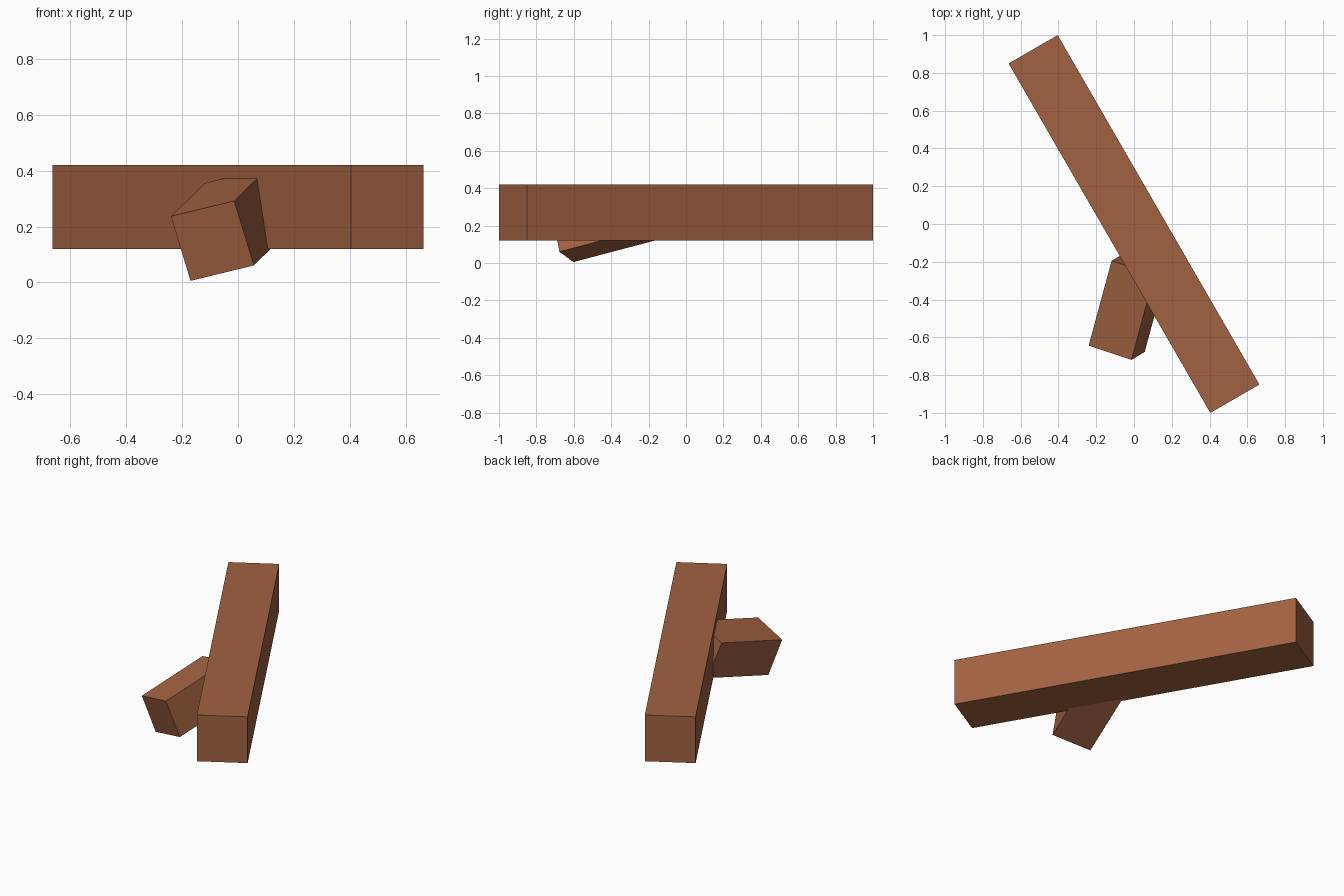
import bpy
from math import radians

if "Cube" in bpy.data.objects:
    bpy.data.objects.remove(bpy.data.objects["Cube"])

# Single wood colour
wood = bpy.data.materials.new("brown_wood")
wood.diffuse_color = (0.36, 0.122, 0.053, 1.0)
wood.use_nodes = True
wood.node_tree.nodes["Principled BSDF"].inputs["Base Color"].default_value = wood.diffuse_color


def block(name, size, location, rotation):
    """Box with real dimensions, placed and turned (degrees)."""
    bpy.ops.mesh.primitive_cube_add(
        size=1, location=location, rotation=[radians(a) for a in rotation])
    ob = bpy.context.object
    ob.name = name
    ob.scale = size
    bpy.ops.object.transform_apply(location=False, rotation=False, scale=True)
    ob.data.materials.append(wood)
    return ob


# Long horizontal beam, turned in plan
block("long_beam", (0.30, 2.136, 0.30), (0, 0, 0.27), (0, 0, 30))

# Short tilted stub running into the side of the beam
block("short_stub", (0.245, 0.48, 0.245), (-0.031, -0.436, 0.208),
      (14.7, -13, -18.5))
